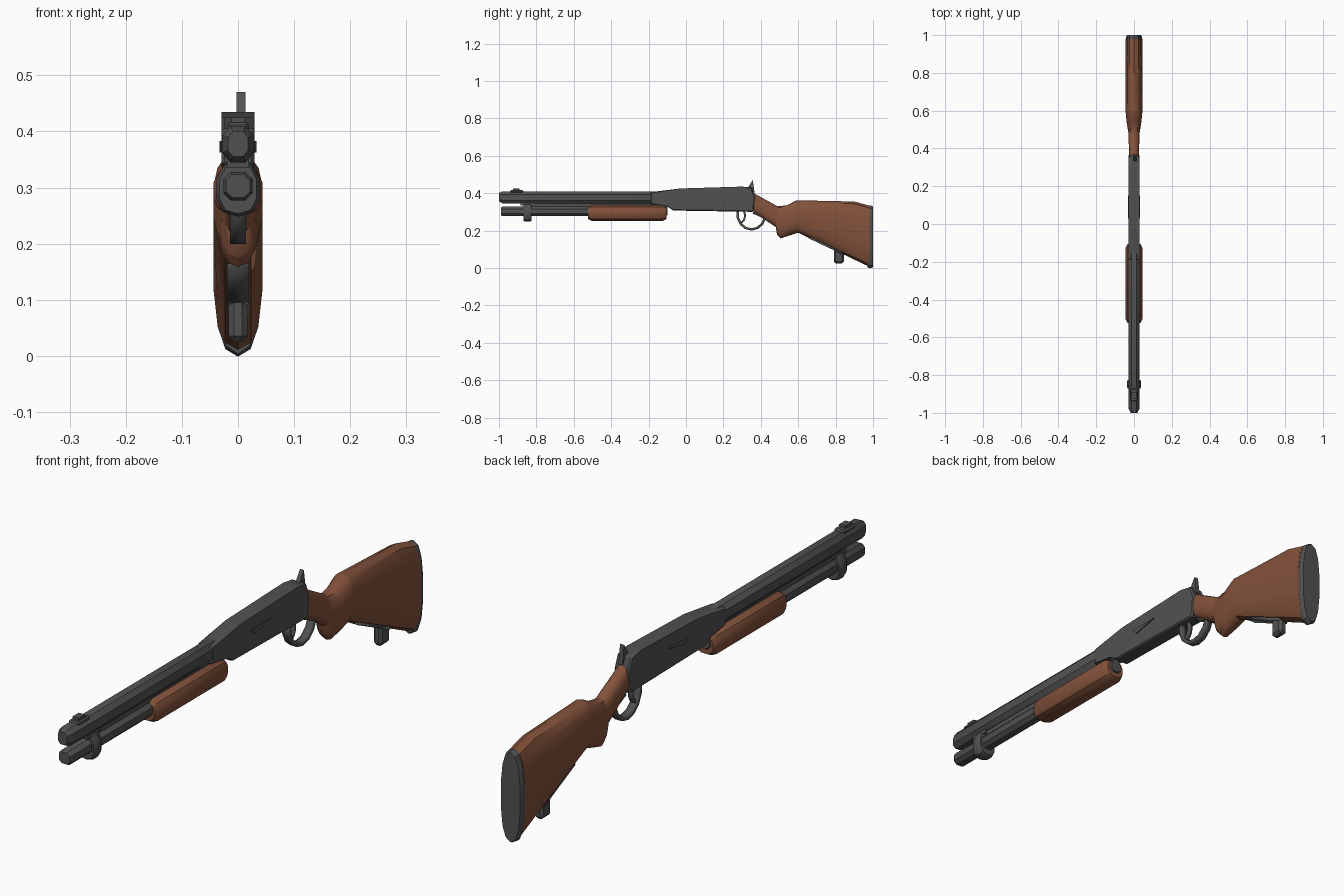
import bpy
import bmesh
from math import cos, sin, pi, copysign, radians

if "Cube" in bpy.data.objects:
    bpy.data.objects.remove(bpy.data.objects["Cube"])


def material(name, red, green, blue):
    paint = bpy.data.materials.new(name)
    paint.use_nodes = True
    paint.diffuse_color = (red, green, blue, 1)
    shader = paint.node_tree.nodes["Principled BSDF"]
    shader.inputs["Base Color"].default_value = paint.diffuse_color
    return paint


STEEL = material("dark steel", 0.085, 0.083, 0.084)
WOOD = material("brown wood", 0.225, 0.083, 0.043)


def finish(name, bm, paint, angle=30):
    """Turn the mesh into a named, shaded, single-colour object."""
    bmesh.ops.recalc_face_normals(bm, faces=bm.faces)
    mesh = bpy.data.meshes.new(name)
    bm.to_mesh(mesh)
    bm.free()
    mesh.materials.append(paint)
    part = bpy.data.objects.new(name, mesh)
    bpy.context.collection.objects.link(part)
    bpy.ops.object.select_all(action="DESELECT")
    part.select_set(True)
    bpy.context.view_layer.objects.active = part
    bpy.ops.object.shade_smooth_by_angle(angle=radians(angle))
    return part


def skin(bm, rings):
    """Join a row of vertex rings into a closed body."""
    for ring, following in zip(rings, rings[1:]):
        for i in range(len(ring)):
            bm.faces.new((ring[i - 1], ring[i], following[i], following[i - 1]))
    bm.faces.new(rings[0])
    bm.faces.new(rings[-1])


def loft(name, sections, paint, sides=8, squareness=2.5, angle=30):
    """Body with rounded sections, each given as (y, bottom, top, half width)."""
    def rounded(value):
        return copysign(abs(value) ** (2 / squareness), value)

    bm = bmesh.new()
    turns = [(i + 0.5) * 2 * pi / sides for i in range(sides)]
    reach = rounded(cos(turns[0]))
    rings = []
    for y, low, high, half in sections:
        middle, tall = (low + high) / 2, (high - low) / 2
        rings.append([bm.verts.new((half * rounded(cos(turn)) / reach, y,
                                    middle + tall * rounded(sin(turn)) / reach))
                      for turn in turns])
    skin(bm, rings)
    return finish(name, bm, paint, angle)


def rod(name, start, end, low, high, half, paint, chamfer=0.01, sides=8):
    """Straight body along y with chamfered ends."""
    inset = chamfer / 2
    narrow = (low + inset, high - inset, half - inset)
    full = (low, high, half)
    return loft(name, [(start, *narrow), (start + chamfer, *full),
                       (end - chamfer, *full), (end, *narrow)], paint, sides)


def plate(name, outline, half, paint, bevel=0.0, offset=0.0):
    """Side outline of (y, z) points, extruded evenly about x = offset."""
    bm = bmesh.new()
    skin(bm, [[bm.verts.new((x, y, z)) for y, z in outline]
              for x in (offset - half, offset + half)])
    if bevel:
        bmesh.ops.bevel(bm, geom=bm.edges[:], offset=bevel, segments=1, affect="EDGES")
    return finish(name, bm, paint)


def block(name, start, end, low, high, half, paint, bevel=0.0):
    corners = [(start, low), (start, high), (end, high), (end, low)]
    return plate(name, corners, half, paint, bevel)


def ribbon(name, path, half, thickness, paint):
    """Bent metal strip that follows a side path of (y, z) points."""
    bm = bmesh.new()
    rows = [[bm.verts.new((x, y, z)) for x in (-half, half)] for y, z in path]
    for row, following in zip(rows, rows[1:]):
        bm.faces.new((*row, *reversed(following)))
    part = finish(name, bm, paint, angle=50)
    solid = part.modifiers.new("Thickness", "SOLIDIFY")
    solid.thickness = thickness
    solid.offset = 0
    return part


def arc(y, z, radius, height, first, last, steps=8):
    """Points on an ellipse between two angles in degrees."""
    turns = [radians(first + (last - first) * i / steps) for i in range(steps + 1)]
    return [(y + radius * cos(turn), z + height * sin(turn)) for turn in turns]


def along(points, y):
    """Height at y on a broken line of (y, z) points."""
    for (y_a, z_a), (y_b, z_b) in zip(points, points[1:]):
        if y <= y_b:
            return z_a + (z_b - z_a) * (y - y_a) / (y_b - y_a)


# Barrel, the tube below it and the rib between them
rod("barrel", -1, -0.1, 0.345, 0.41, 0.028, STEEL, chamfer=0.02)
rod("magazine_tube", -0.99, -0.1, 0.277, 0.328, 0.026, STEEL)
block("barrel_rib", -0.83, -0.1, 0.32, 0.35, 0.012, STEEL)

# Band holding the tube, with its lug up to the barrel
rod("barrel_band", -0.87, -0.825, 0.25, 0.345, 0.038, STEEL, sides=10)
block("band_lug", -0.885, -0.815, 0.335, 0.35, 0.02, STEEL)

# Front sight
block("front_sight_base", -0.94, -0.87, 0.4, 0.416, 0.02, STEEL, bevel=0.005)
block("front_sight_blade", -0.925, -0.89, 0.41, 0.425, 0.012, STEEL)

# Sliding fore-end grip
rod("fore_end", -0.525, -0.105, 0.252, 0.336, 0.044, WOOD, chamfer=0.02, sides=12)

# Receiver, sloping into the barrel in front
plate("receiver", [(-0.19, 0.34), (-0.19, 0.405), (-0.03, 0.425), (0.3, 0.435),
                   (0.35, 0.43), (0.37, 0.38), (0.36, 0.3), (-0.07, 0.307),
                   (-0.1, 0.335)], 0.029, STEEL, bevel=0.005)
for side, face in (("right", -0.029), ("left", 0.029)):
    plate(side + "_loading_port", [(0.03, 0.383), (0.15, 0.383), (0.05, 0.362)],
          0.004, STEEL, offset=face)

# Hammer, trigger and guard
plate("hammer", [(0.325, 0.42), (0.357, 0.47), (0.367, 0.4)], 0.008, STEEL, offset=0.005)
ribbon("trigger", arc(0.285, 0.28, 0.03, 0.04, -80, 40), 0.008, 0.01, STEEL)
ribbon("trigger_guard", arc(0.35, 0.29, 0.075, 0.084, -190, 10), 0.014, 0.013, STEEL)
ribbon("guard_tang", [(0.36, 0.3), (0.45, 0.26)], 0.012, 0.02, STEEL)

# Shoulder stock: wrist, hand grip and comb from a top and a bottom line
comb = [(0.36, 0.4), (0.49, 0.328), (0.54, 0.333), (0.59, 0.36), (0.9, 0.352), (0.98, 0.33)]
belly = [(0.36, 0.3), (0.48, 0.22), (0.487, 0.178), (0.505, 0.16), (0.6, 0.19), (0.98, 0.01)]
stations = sorted({y for y, z in comb + belly})
loft("stock", [(y, along(belly, y), along(comb, y),
                min(0.044, 0.026 + max(0, y - 0.46) / 6)) for y in stations],
     WOOD, sides=14, angle=40)
rod("butt_plate", 0.97, 1, 0.002, 0.33, 0.043, STEEL, sides=14)

# Sling mount under the stock
ribbon("sling_strip", [(0.66, 0.163), (0.84, 0.078)], 0.02, 0.012, STEEL)
block("sling_loop", 0.79, 0.845, 0.025, 0.11, 0.017, STEEL, bevel=0.01)
